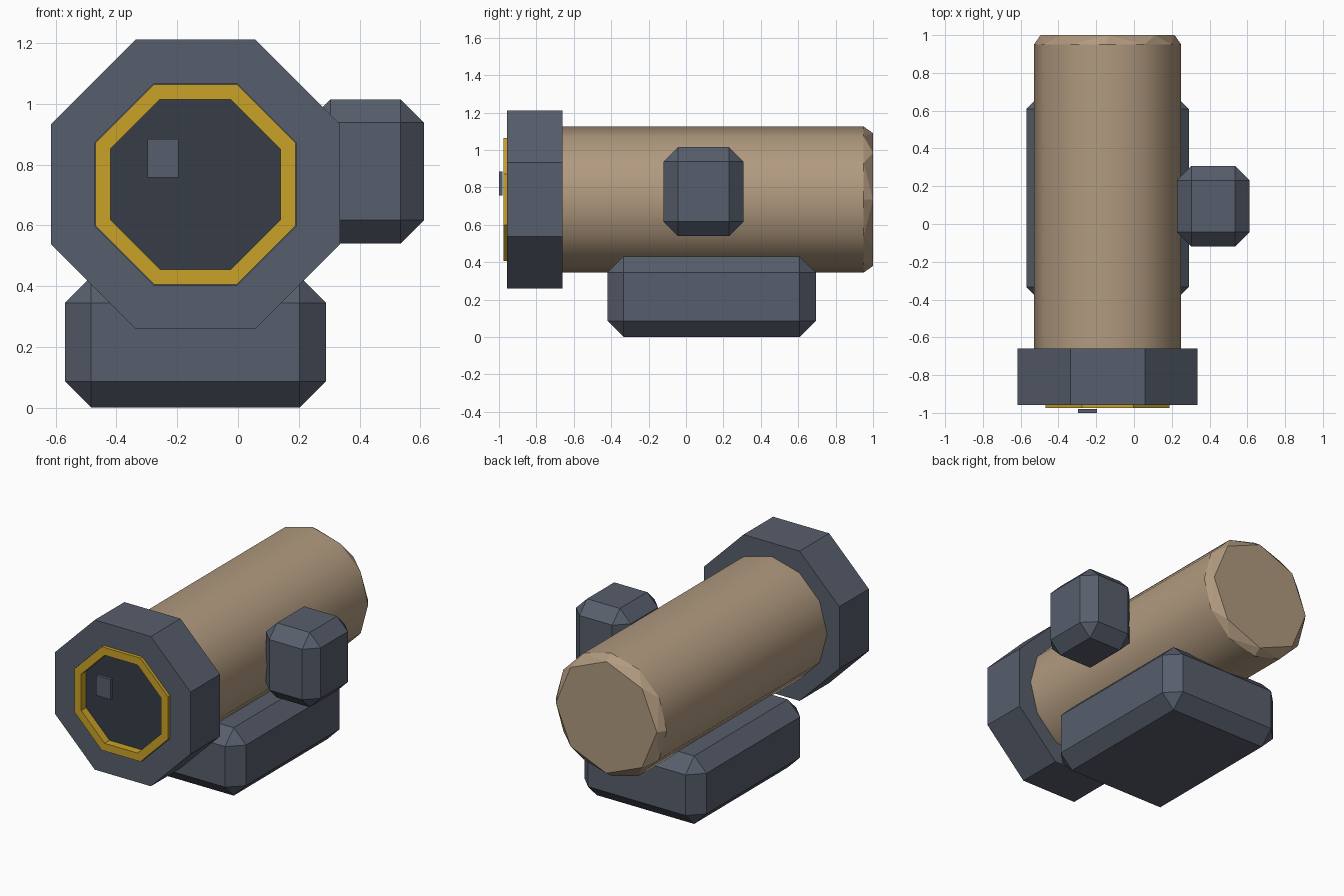
import bpy, bmesh, math

if "Cube" in bpy.data.objects:
    bpy.data.objects.remove(bpy.data.objects["Cube"])

AX, AZ = -0.14, 0.735          # axis of the barrel


def material(name, rgb):
    lin = [((c / 255 + 0.055) / 1.055) ** 2.4 for c in rgb]
    m = bpy.data.materials.new(name)
    m.diffuse_color = (*lin, 1)
    m.use_nodes = True
    m.node_tree.nodes["Principled BSDF"].inputs["Base Color"].default_value = m.diffuse_color
    return m


SLATE = material("slate", (87, 94, 108))
TAN = material("tan", (177, 154, 127))
GOLD = material("gold", (201, 162, 40))
GLASS = material("dark glass", (54, 60, 71))


def finish(name, bm, mat):
    bmesh.ops.recalc_face_normals(bm, faces=bm.faces)
    mesh = bpy.data.meshes.new(name)
    bm.to_mesh(mesh)
    bm.free()
    mesh.materials.append(mat)
    ob = bpy.data.objects.new(name, mesh)
    bpy.context.collection.objects.link(ob)
    return ob


def ring(bm, radius, y, n, turn=0.0):
    return [bm.verts.new((AX + radius * math.cos(turn + math.tau * i / n), y,
                          AZ + radius * math.sin(turn + math.tau * i / n)))
            for i in range(n)]


def octagon_lathe(name, profile, mat, closed=False):
    """Profile of (flat-side radius, y) swept round the axis in eight sides."""
    bm = bmesh.new()
    k = 1 / math.cos(math.pi / 8)
    rings = [ring(bm, r * k, y, 8, math.pi / 8) for r, y in profile]
    pairs = list(zip(rings, rings[1:]))
    if closed:
        pairs.append((rings[-1], rings[0]))
    else:
        bm.faces.new(rings[0])
        bm.faces.new(rings[-1])
    for a, b in pairs:
        for i in range(8):
            j = (i + 1) % 8
            bm.faces.new((a[i], a[j], b[j], b[i]))
    return finish(name, bm, mat)


def box(name, lo, hi, mat, chamfer=0.0):
    bm = bmesh.new()
    bmesh.ops.create_cube(bm, size=1)
    for v in bm.verts:
        v.co = [(a + b) / 2 + c * (b - a) for a, b, c in zip(lo, hi, v.co)]
    if chamfer:
        bmesh.ops.bevel(bm, geom=bm.edges[:], offset=chamfer, segments=1,
                        affect='EDGES', profile=0.5)
    return finish(name, bm, mat)


# Barrel: smooth twelve-sided tube, tapering to a flat eight-sided end
bm = bmesh.new()
front = ring(bm, 0.39, -0.66, 12)
rear = ring(bm, 0.39, 0.95, 12)
cap = ring(bm, 0.355, 1.0, 8)
bm.faces.new(front)
bm.faces.new(cap)
for i in range(12):
    j = (i + 1) % 12
    bm.faces.new((front[i], front[j], rear[j], rear[i])).smooth = True
for q in range(4):             # each quarter joins three rear edges to two cap edges
    a = [rear[(3 * q + s) % 12] for s in range(4)]
    c = [cap[(2 * q + s) % 8] for s in range(3)]
    bm.faces.new((a[0], a[1], c[0]))
    bm.faces.new((a[1], c[1], c[0]))
    bm.faces.new((a[1], a[2], c[1]))
    bm.faces.new((a[2], c[2], c[1]))
    bm.faces.new((a[2], a[3], c[2]))
finish("barrel", bm, TAN)

# Front housing with a shallow bore, gold rim and recessed lens
octagon_lathe("lens_housing", [(0.476, -0.66), (0.476, -0.957), (0.331, -0.957),
                               (0.331, -0.91)], SLATE)
octagon_lathe("lens_rim", [(0.329, -0.975), (0.329, -0.912), (0.28, -0.912),
                           (0.28, -0.975)], GOLD, closed=True)
octagon_lathe("lens", [(0.281, -0.925), (0.281, -0.915)], GLASS)
box("lens_glint", (-0.297, -1.0, 0.758), (-0.195, -0.98, 0.885), SLATE)

# Chamfered mount below and knob at the side
box("base_mount", (-0.57, -0.42, 0.0), (0.29, 0.695, 0.432), SLATE, 0.087)
box("side_knob", (0.227, -0.12, 0.54), (0.612, 0.307, 1.015), SLATE, 0.077)
